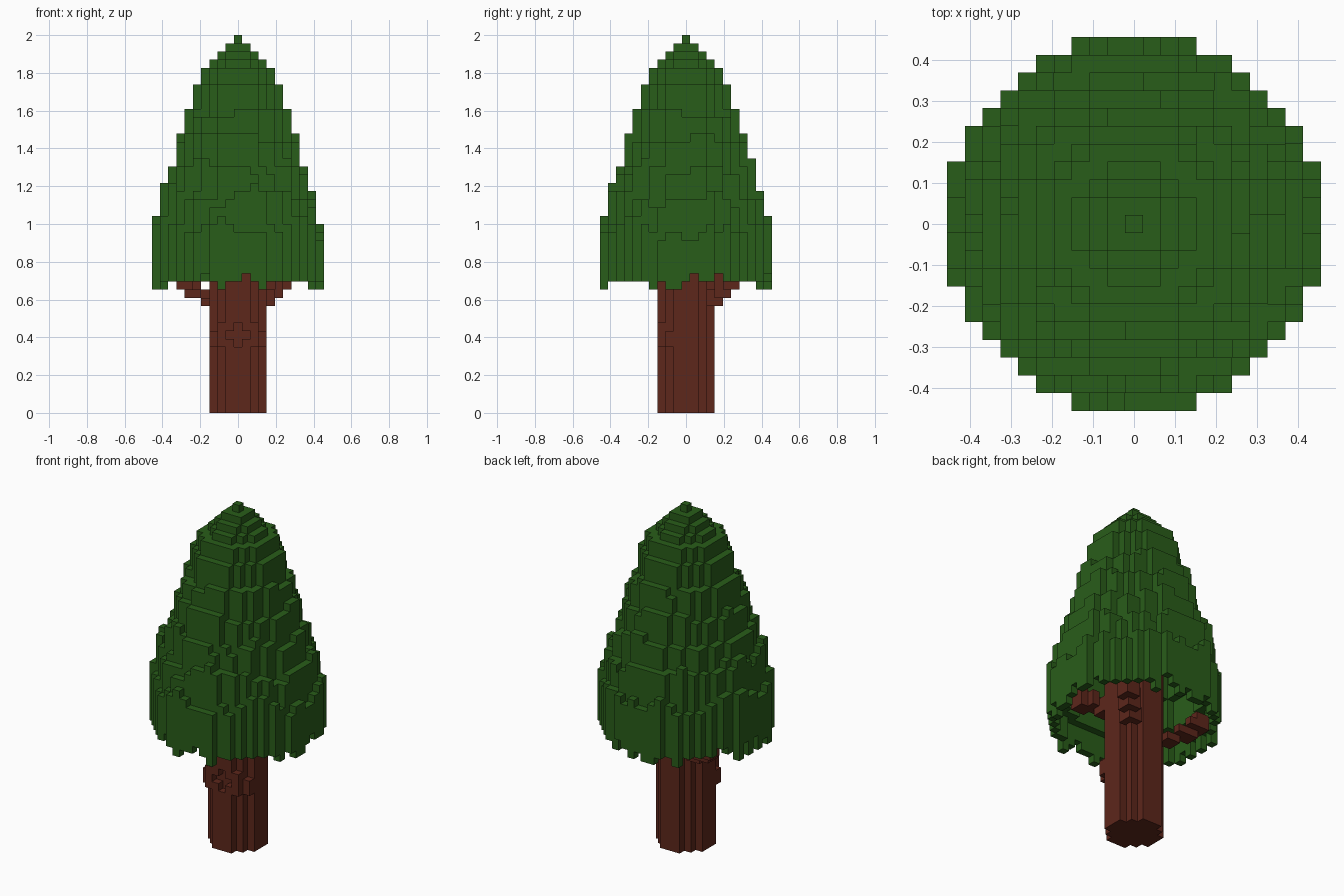
import bpy, bmesh, math, random
from mathutils import Vector, noise

cube = bpy.data.objects.get("Cube")
if cube:
    bpy.data.objects.remove(cube)

random.seed(4)
S = 2 / 46  # block size


def material(name, rgb):
    m = bpy.data.materials.new(name)
    m.use_nodes = True
    col = (*rgb, 1)
    m.diffuse_color = col
    m.node_tree.nodes["Principled BSDF"].inputs["Base Color"].default_value = col
    return m


leaf = material("leaf_green", (0.022, 0.110, 0.010))
bark = material("bark_brown", (0.110, 0.020, 0.011))

# Corner offsets for each face direction of a block
FACES = {}
for axis in range(3):
    for sign in (-1, 1):
        u, v = (axis + 1) % 3, (axis + 2) % 3
        corners = []
        for a, b in ((-1, -1), (1, -1), (1, 1), (-1, 1))[::sign]:
            c = [0, 0, 0]
            c[axis], c[u], c[v] = sign, a, b
            corners.append(Vector(c) / 2)
        d = [0, 0, 0]
        d[axis] = sign
        FACES[tuple(d)] = corners


def build(name, blocks, mat):
    """Skin a set of blocks, leaving out faces hidden between neighbours."""
    bm = bmesh.new()
    verts = {}
    for b in sorted(blocks):
        for d, corners in FACES.items():
            if (b[0] + d[0], b[1] + d[1], b[2] + d[2]) in blocks:
                continue
            loop = []
            for c in corners:
                p = Vector(b) + c + Vector((0, 0, 0.5))
                key = tuple(round(q * 2) for q in p)
                if key not in verts:
                    verts[key] = bm.verts.new(p * S)
                loop.append(verts[key])
            bm.faces.new(loop)
    me = bpy.data.meshes.new(name)
    bm.to_mesh(me)
    bm.free()
    me.materials.append(mat)
    bpy.context.collection.objects.link(bpy.data.objects.new(name, me))


def ring(i, j):
    """Number of the smallest block disc holding this column."""
    return max(0, math.ceil(math.hypot(i, j) - 0.5))


# Foliage: a hollow stepped cone with ragged ring tops and a ragged rim
TOPS = [46, 45, 44, 43, 42, 40, 37, 34, 31, 28, 24]
RAGGED = [0, 0, 0, 0, 0, 0, 1, 1, 2, 3, 3]
cells = [(i, j) for i in range(-10, 11) for j in range(-10, 11) if ring(i, j) <= 10]
foliage = set()
for i, j in cells:
    n = ring(i, j)
    wave = 0.5 + 0.8 * noise.noise(Vector((i * 0.3, j * 0.3, n * 1.7 + 0.5)))
    wave += 0.02 * i + random.uniform(-0.12, 0.12)
    top = TOPS[n] - round(RAGGED[n] * min(1, max(0, wave)))
    inner = all(c in cells for c in ((i + 1, j), (i - 1, j), (i, j + 1), (i, j - 1)))
    if inner:
        low = TOPS[n + 1] - RAGGED[n + 1] - 2
    elif min(abs(i), abs(j)) >= 6:
        low = 16
    else:
        low = random.choice((15, 15, 16, 16, 17))
    foliage |= {(i, j, k) for k in range(low, top)}

# Trunk: a round column with a cross-shaped knot hole on the front
trunk = {(i, j, k) for i in range(-3, 4) for j in range(-3, 4)
         if ring(i, j) <= 3 for k in range(26)}
for side in (-1, 1):
    trunk |= {(2 * side, -3, k) for k in (8, 9, 10)}
    trunk |= {(3 * side, -2, k) for k in (8, 9)}
trunk -= {(0, -3, 8), (0, -3, 10), (-1, -3, 9), (0, -3, 9), (1, -3, 9)}


# Branches: rising runs of blocks from the trunk to the foliage
def branch(direction, start, z0, length, slope, thick):
    d = Vector(direction).normalized()
    sx, sy = int(math.copysign(1, d.x)), int(math.copysign(1, d.y))
    run = set()
    for s in range(length * 2 + 1):
        t = start + s / 2
        x, y = round(d.x * t), round(d.y * t)
        z = int(z0 + slope * s / 2)
        for dx, dy in ((0, 0), (sx, 0), (0, sy)):
            run |= {(x - dx, y - dy, z + h) for h in range(thick)}
    return run - trunk - foliage


build("foliage", foliage, leaf)
build("trunk", trunk, bark)
build("branch_back_left", branch((1, 1), 5, 13, 4, 0.8, 2), bark)
build("branch_back_right", branch((-1, 0.75), 4, 13, 5, 0.6, 1), bark)
build("branch_front_left", branch((1, -1), 3, 17, 4, 0.5, 2), bark)
